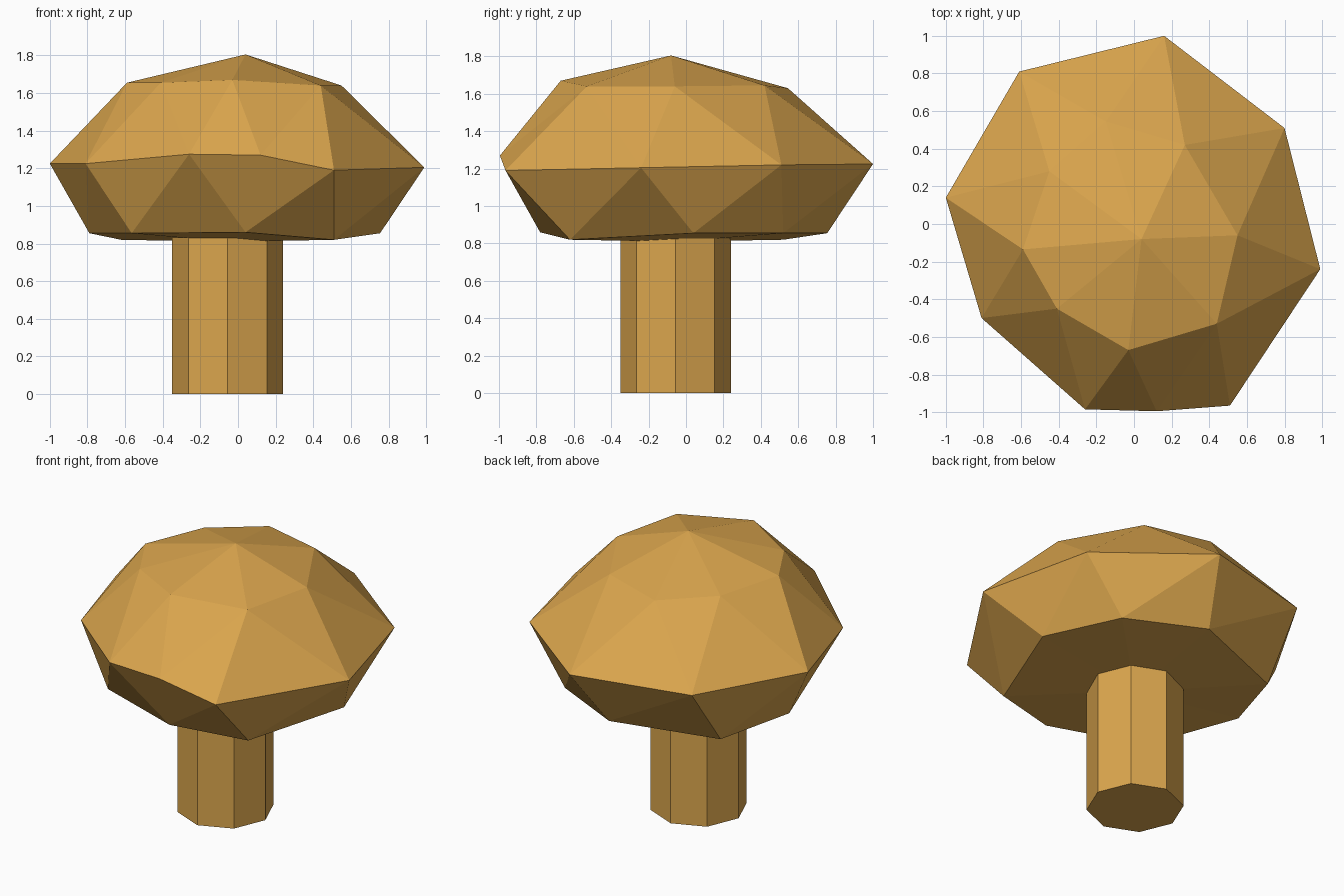
import bpy
import bmesh
from mathutils import Vector

default_cube = bpy.data.objects.get("Cube")
if default_cube:
    bpy.data.objects.remove(default_cube, do_unlink=True)

# One warm tan colour for the whole mushroom
tan = bpy.data.materials.new("warm_tan")
tan.use_nodes = True
tan_colour = (0.71, 0.38, 0.075, 1.0)
tan.diffuse_color = tan_colour
tan.node_tree.nodes["Principled BSDF"].inputs["Base Color"].default_value = tan_colour


def finish_object(name, bm):
    """Turn a bmesh into a flat-shaded object with outward normals."""
    bmesh.ops.recalc_face_normals(bm, faces=bm.faces[:])
    mesh = bpy.data.meshes.new(name)
    bm.to_mesh(mesh)
    bm.free()
    mesh.materials.append(tan)
    obj = bpy.data.objects.new(name, mesh)
    bpy.context.collection.objects.link(obj)
    return obj


def add_ring(bm, points):
    return [bm.verts.new(point) for point in points]


def fan(bm, ring, centre):
    """Close a ring with triangles that meet at one point."""
    tip = bm.verts.new(centre)
    for i, vert in enumerate(ring):
        bm.faces.new((vert, ring[(i + 1) % len(ring)], tip))


def bridge(bm, lower, upper):
    """Join two rings of equal length with faces."""
    for i in range(len(lower)):
        j = (i + 1) % len(lower)
        bm.faces.new((lower[i], lower[j], upper[j], upper[i]))


# Stem: straight octagonal column, a little off centre
bm = bmesh.new()
bmesh.ops.create_cone(bm, cap_ends=True, segments=8,
                      radius1=0.295, radius2=0.295, depth=0.83)
bmesh.ops.translate(bm, verts=bm.verts, vec=Vector((-0.055, -0.055, 0.415)))
finish_object("stem", bm)

# Cap: three irregular eight-sided rings, from the right side round the back
underside = [(0.755, 0.04, 0.855), (0.53, 0.52, 0.855),
             (0.04, 0.755, 0.855), (-0.62, 0.52, 0.82),
             (-0.79, 0.04, 0.855), (-0.565, -0.565, 0.855),
             (0.04, -0.78, 0.86), (0.51, -0.62, 0.82)]
rim = [(0.99, -0.24, 1.205), (0.8, 0.51, 1.22),
       (0.16, 1.0, 1.225), (-0.61, 0.81, 1.22),
       (-1.0, 0.14, 1.225), (-0.81, -0.5, 1.225),
       (-0.26, -0.985, 1.275), (0.51, -0.965, 1.19)]
crown = [(0.55, -0.06, 1.64), (0.27, 0.42, 1.645),
         (-0.15, 0.545, 1.63), (-0.45, 0.28, 1.64),
         (-0.59, -0.135, 1.655), (-0.41, -0.45, 1.655),
         (-0.03, -0.67, 1.67), (0.44, -0.53, 1.64)]

bm = bmesh.new()
bottom_ring, rim_ring, crown_ring = (add_ring(bm, p) for p in (underside, rim, crown))
bridge(bm, bottom_ring, rim_ring)
bridge(bm, rim_ring, crown_ring)
fan(bm, crown_ring, (0.04, -0.08, 1.805))
fan(bm, bottom_ring, (-0.05, -0.05, 0.81))

# Slight swelling in the middle of the front rim
front_edge = bm.edges.get((rim_ring[-2], rim_ring[-1]))
swelling = bmesh.ops.subdivide_edges(bm, edges=[front_edge], cuts=1)
for vert in swelling["geom_inner"]:
    if isinstance(vert, bmesh.types.BMVert):
        vert.co = Vector((0.12, -0.995, 1.27))
bmesh.ops.triangulate(bm, faces=bm.faces[:])
finish_object("cap", bm)
